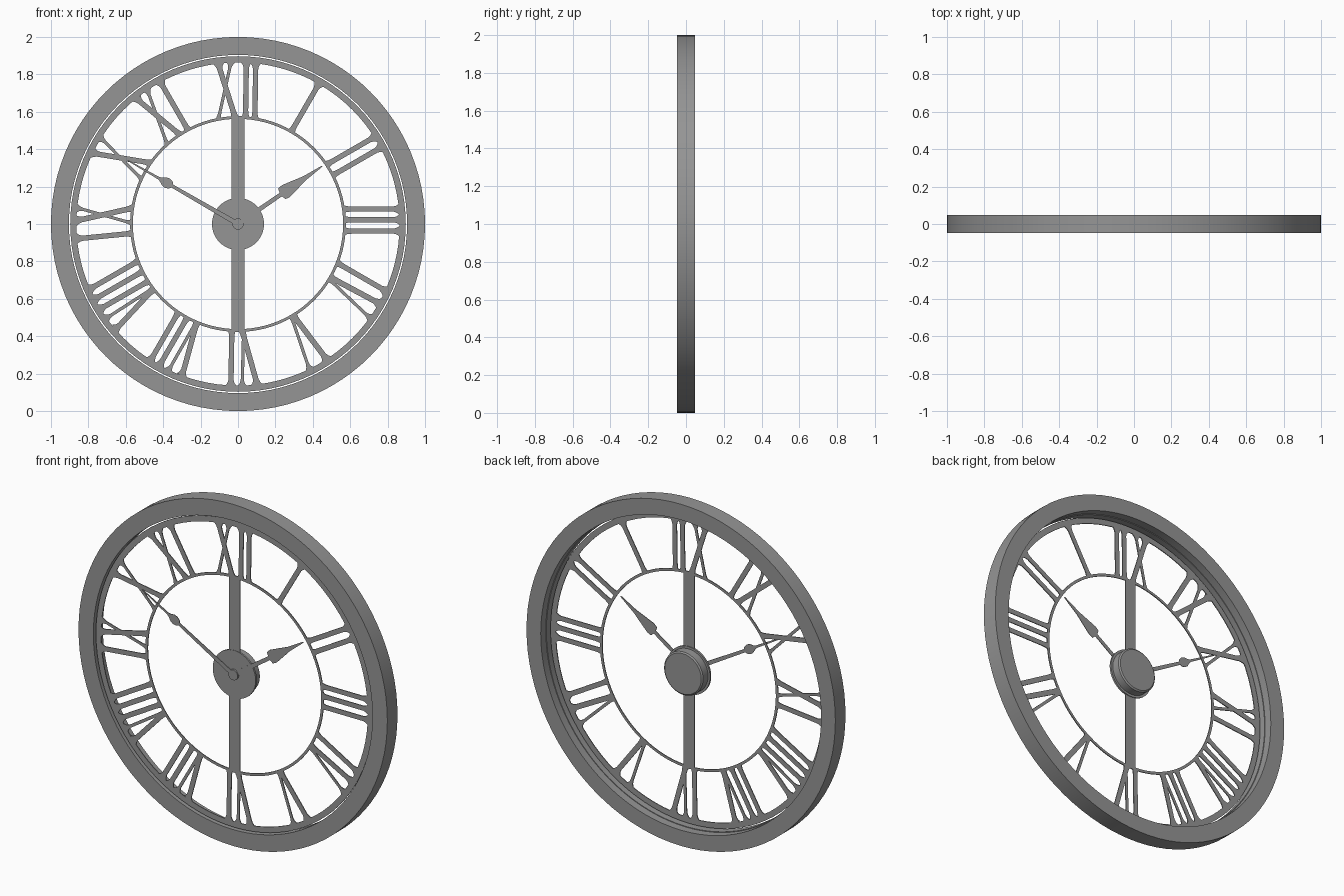
import bpy, bmesh, math

if "Cube" in bpy.data.objects:
    bpy.data.objects.remove(bpy.data.objects["Cube"])

CZ = 1.0          # height of the dial centre
SEG = 96

METAL = bpy.data.materials.new("dark_metal")
METAL.diffuse_color = (0.3, 0.3, 0.3, 1.0)
METAL.use_nodes = True
METAL.node_tree.nodes["Principled BSDF"].inputs["Base Color"].default_value = METAL.diffuse_color


def finish(name, bm):
    bmesh.ops.recalc_face_normals(bm, faces=bm.faces)
    me = bpy.data.meshes.new(name)
    bm.to_mesh(me)
    bm.free()
    me.materials.append(METAL)
    ob = bpy.data.objects.new(name, me)
    bpy.context.collection.objects.link(ob)
    bpy.ops.object.select_all(action='DESELECT')
    ob.select_set(True)
    bpy.context.view_layer.objects.active = ob
    bpy.ops.object.shade_smooth_by_angle(angle=math.radians(30))
    return ob


def lathe(name, profile, closed, seg=SEG):
    """Spin (radius, y) points around the y axis through the dial centre."""
    bm = bmesh.new()
    rings = []
    for r, y in profile:
        rings.append([bm.verts.new((r * math.sin(2 * math.pi * i / seg), y,
                                    CZ + r * math.cos(2 * math.pi * i / seg)))
                      for i in range(seg)])
    n = len(rings)
    for k in range(n if closed else n - 1):
        a, b = rings[k], rings[(k + 1) % n]
        for i in range(seg):
            j = (i + 1) % seg
            bm.faces.new((a[i], a[j], b[j], b[i]))
    if not closed:
        bm.faces.new(rings[0])
        bm.faces.new(rings[-1])
    return finish(name, bm)


def ring(name, r0, r1, y0, y1):
    return lathe(name, [(r0, y0), (r1, y0), (r1, y1), (r0, y1)], True)


def strip(bm, sections, angle, y0, y1):
    """Flat plate: sections are (t, s, half width), s outwards and t clockwise."""
    sa, ca = math.sin(angle), math.cos(angle)
    rows = []
    for t, s, h in sections:
        rows.append([bm.verts.new((s * sa + u * ca, y, CZ + s * ca - u * sa))
                     for u, y in ((t - h, y0), (t + h, y0), (t + h, y1), (t - h, y1))])
    for a, b in zip(rows, rows[1:]):
        for i in range(4):
            j = (i + 1) % 4
            bm.faces.new((a[i], a[j], b[j], b[i]))
    bm.faces.new(rows[0])
    bm.faces.new(rows[-1])


R_IN, R_OUT = 0.57, 0.875
DY0, DY1 = -0.033, -0.028


def spoke(bm, angle, t_in, t_out, width):
    """Dial bar between the two rings, flared where it meets them."""
    s0 = math.sqrt(R_IN ** 2 - t_in ** 2)
    s1 = math.sqrt(R_OUT ** 2 - t_out ** 2)
    length = s1 - s0
    flare = [(0.0, 0.006), (0.010, 0.004), (0.022, 0.001), (0.04, 0.0)]
    flare_out = [(0.04, 0.0), (0.026, 0.004), (0.016, 0.010), (0.008, 0.018)]
    stops = [(d / length, e) for d, e in flare]
    stops += [(1 - d / length, e) for d, e in flare_out]
    strip(bm, [(t_in + (t_out - t_in) * f, s0 + length * f, width / 2 + e)
               for f, e in stops], angle, DY0, DY1)


# Outer rim with a shallow step inside, and the two thin dial rings
lathe("outer_rim", [(0.904, -0.047), (1.0, -0.047), (1.0, 0.047), (0.908, 0.047),
                    (0.908, 0.0), (0.904, 0.0)], True)
ring("dial_outer_ring", 0.864, 0.897, DY0, DY1)
ring("dial_inner_ring", 0.562, 0.577, DY0, DY1)

# Hour markers: (inner offset, outer offset, width) for each bar
I, A, B = 0.028, 0.030, 0.017
markers = {
    1: [(0, 0, I)],
    2: [(-0.038, -0.038, I), (0.028, 0.028, I)],
    3: [(-0.08, -0.08, I), (-0.023, -0.023, I), (0.038, 0.038, I)],
    4: [(-0.085, -0.085, I), (0.0, -0.01, A), (0.012, 0.085, B)],
    5: [(-0.012, -0.05, A), (0.0, 0.06, B)],
    6: [(-0.022, -0.106, A), (-0.03, -0.022, B), (0.033, 0.038, I)],
    7: [(-0.072, -0.15, A), (-0.068, -0.07, B), (-0.015, -0.015, I), (0.04, 0.04, I)],
    8: [(-0.075, -0.165, A), (-0.07, -0.085, B), (-0.025, -0.025, I),
        (0.035, 0.035, I), (0.095, 0.095, I)],
    9: [(-0.05, -0.08, I), (0.005, 0.09, B), (0.085, 0.015, A)],
    10: [(0.05, -0.065, A), (-0.05, 0.035, B)],
    11: [(-0.03, -0.14, A), (-0.115, -0.06, B), (0.02, 0.02, I)],
    12: [(-0.015, -0.11, A), (-0.105, -0.035, B), (0.04, 0.045, I), (0.09, 0.095, I)],
}
for hour, bars in markers.items():
    bm = bmesh.new()
    for t_in, t_out, w in bars:
        spoke(bm, math.radians(30 * hour), t_in, t_out, w)
    finish("hour_marker_%02d" % hour, bm)

# Vertical support bar
bm = bmesh.new()
strip(bm, [(0, -0.57, 0.035), (0, 0.57, 0.035)], 0, DY0, DY1)
finish("support_bar", bm)

# Hub plate on the dial and movement housing behind it
lathe("hub_plate", [(0.139, -0.035), (0.139, -0.024)], False, 64)
lathe("movement_housing", [(0.126, -0.026), (0.126, 0.022), (0.118, 0.028)], False, 64)

# Short hand with an arrow blade
bm = bmesh.new()
strip(bm, [(0, 0, 0.013), (0, 0.278, 0.011), (0, 0.284, 0.034), (0, 0.31, 0.038),
           (0, 0.36, 0.028), (0, 0.43, 0.013), (0, 0.545, 0.003)],
      math.radians(55.5), -0.040, -0.037)
finish("short_hand", bm)

# Long hand with a small leaf
bm = bmesh.new()
strip(bm, [(0, 0, 0.013), (0, 0.405, 0.009), (0, 0.415, 0.021), (0, 0.435, 0.028),
           (0, 0.455, 0.025), (0, 0.475, 0.012), (0, 0.49, 0.007), (0, 0.68, 0.003)],
      math.radians(-60), -0.044, -0.041)
finish("long_hand", bm)

# Cap over the hands
lathe("hand_cap", [(0.03, -0.034), (0.03, -0.0465)], False, 32)
